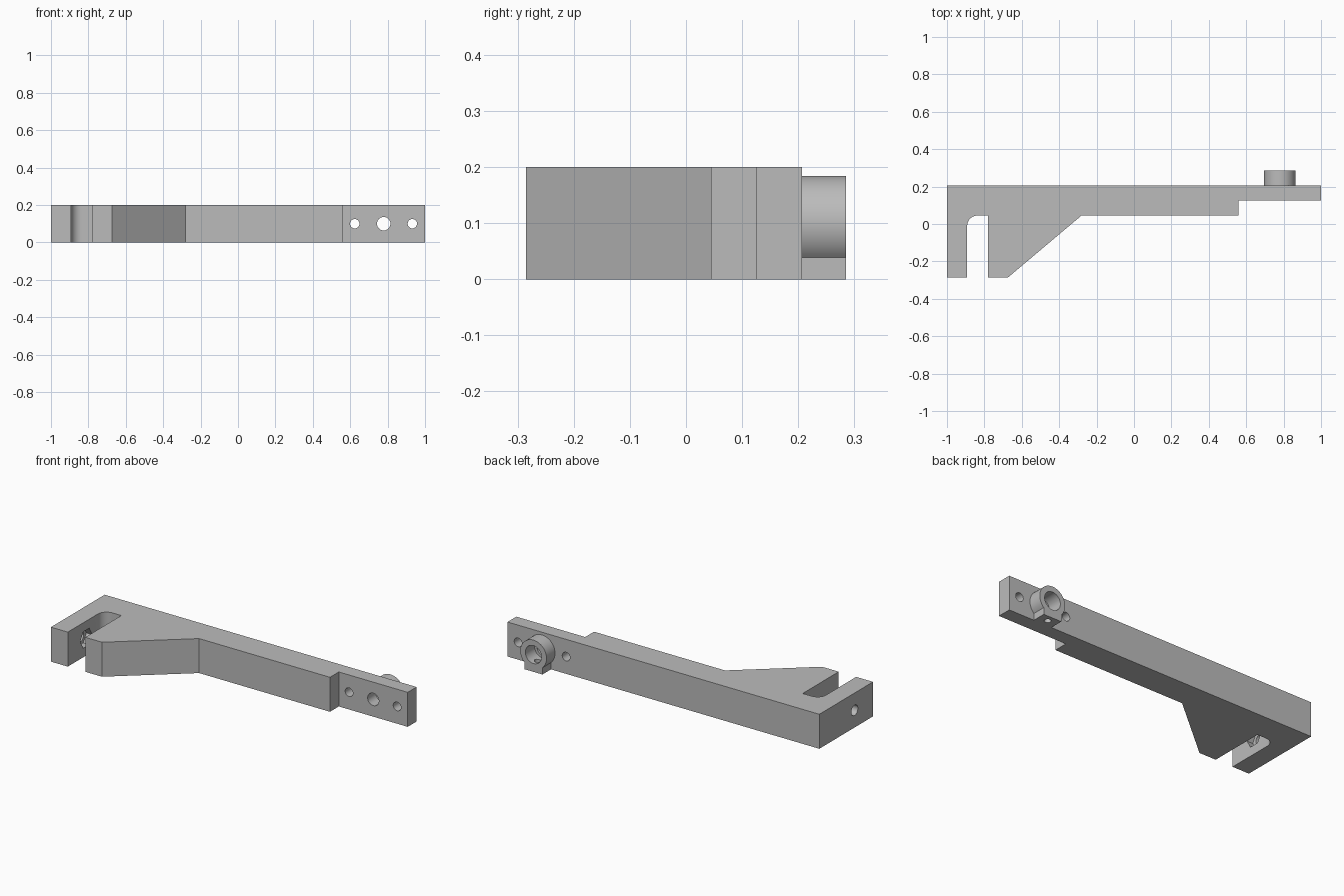
import bpy, bmesh
from math import pi, sin, cos
from mathutils import Vector, Matrix

if "Cube" in bpy.data.objects:
    bpy.data.objects.remove(bpy.data.objects["Cube"])

grey = bpy.data.materials.new("plain grey")
grey.use_nodes = True
GREY = (0.5, 0.5, 0.5, 1)
grey.diffuse_color = GREY
grey.node_tree.nodes["Principled BSDF"].inputs["Base Color"].default_value = GREY

MID = 0.1          # height of every hole axis
BACK, END = 0.207, 0.285


def prism(name, points, vector):
    """Extrude a closed outline along a vector."""
    bm = bmesh.new()
    face = bm.faces.new([bm.verts.new(p) for p in points])
    moved = bmesh.ops.extrude_face_region(bm, geom=[face])["geom"]
    bmesh.ops.translate(bm, vec=Vector(vector),
                        verts=[v for v in moved if isinstance(v, bmesh.types.BMVert)])
    bmesh.ops.recalc_face_normals(bm, faces=bm.faces)
    mesh = bpy.data.meshes.new(name)
    bm.to_mesh(mesh)
    bm.free()
    mesh.materials.append(grey)
    obj = bpy.data.objects.new(name, mesh)
    bpy.context.collection.objects.link(obj)
    return obj


def rod(name, start, end, radius, sides=40):
    """Straight cylinder or hexagon between two points."""
    start, end = Vector(start), Vector(end)
    turn = (end - start).to_track_quat('Z', 'Y')
    ring = [start + turn @ Vector((radius * cos(2 * pi * i / sides),
                                   radius * sin(2 * pi * i / sides), 0)) for i in range(sides)]
    return prism(name, ring, end - start)


def combine(target, tool, operation):
    mod = target.modifiers.new(operation, 'BOOLEAN')
    mod.operation, mod.solver, mod.object = operation, 'EXACT', tool
    bpy.context.view_layer.objects.active = target
    bpy.ops.object.modifier_apply(modifier=mod.name)
    bpy.data.objects.remove(tool)


# Flat bracket with slotted fork, sloping brace and thin mounting end
LEDGE, FRONT, SLOT, FILLET = 0.045, -0.285, -0.892, 0.055
fillet = [(SLOT + FILLET * (1 - cos(a)), LEDGE - FILLET * (1 - sin(a)))
          for a in [pi / 2 * i / 10 for i in range(11)]]
outline = [(-1, BACK), (-1, FRONT), (SLOT, FRONT)] + fillet + [
    (-0.78, LEDGE), (-0.78, FRONT), (-0.673, FRONT), (-0.281, LEDGE),
    (0.558, LEDGE), (0.558, 0.126), (1, 0.126), (1, BACK)]
bracket = prism("bracket", [(x, y, 0) for x, y in outline], (0, 0, 0.2))

# Round boss with a square foot on the back of the mounting end
BX, R, FOOT = 0.779, 0.084, 0.058
arc = [(BX + R * sin(a), MID - R * cos(a))
       for a in [0.762 + (2 * pi - 1.524) * i / 48 for i in range(49)]]
boss = prism("boss", [(x, BACK - 0.02, z) for x, z in
                      [(BX - FOOT, 0), (BX + FOOT, 0)] + arc], (0, END - BACK + 0.02, 0))
combine(bracket, boss, 'UNION')

# Mounting holes, boss bore and its set screw hole
for x, radius in ((0.624, 0.025), (BX, 0.036), (0.932, 0.025)):
    combine(bracket, rod("hole", (x, 0, MID), (x, 0.4, MID), radius), 'DIFFERENCE')
combine(bracket, rod("bore", (BX, 0.2, MID), (BX, 0.4, MID), 0.052), 'DIFFERENCE')
combine(bracket, rod("screw_hole", (BX, 0.246, -0.1), (BX, 0.246, MID), 0.018), 'DIFFERENCE')

# Fork bolt hole with a hexagonal nut pocket inside the slot
BOLT = -0.116
combine(bracket, rod("bolt_hole", (-1.1, BOLT, MID), (-0.85, BOLT, MID), 0.03), 'DIFFERENCE')
combine(bracket, rod("nut_pocket", (-0.93, BOLT, MID), (-0.85, BOLT, MID), 0.055, 6), 'DIFFERENCE')

bpy.ops.object.select_all(action='DESELECT')
bracket.select_set(True)
bpy.context.view_layer.objects.active = bracket
bpy.ops.object.shade_smooth_by_angle(angle=pi / 6)
